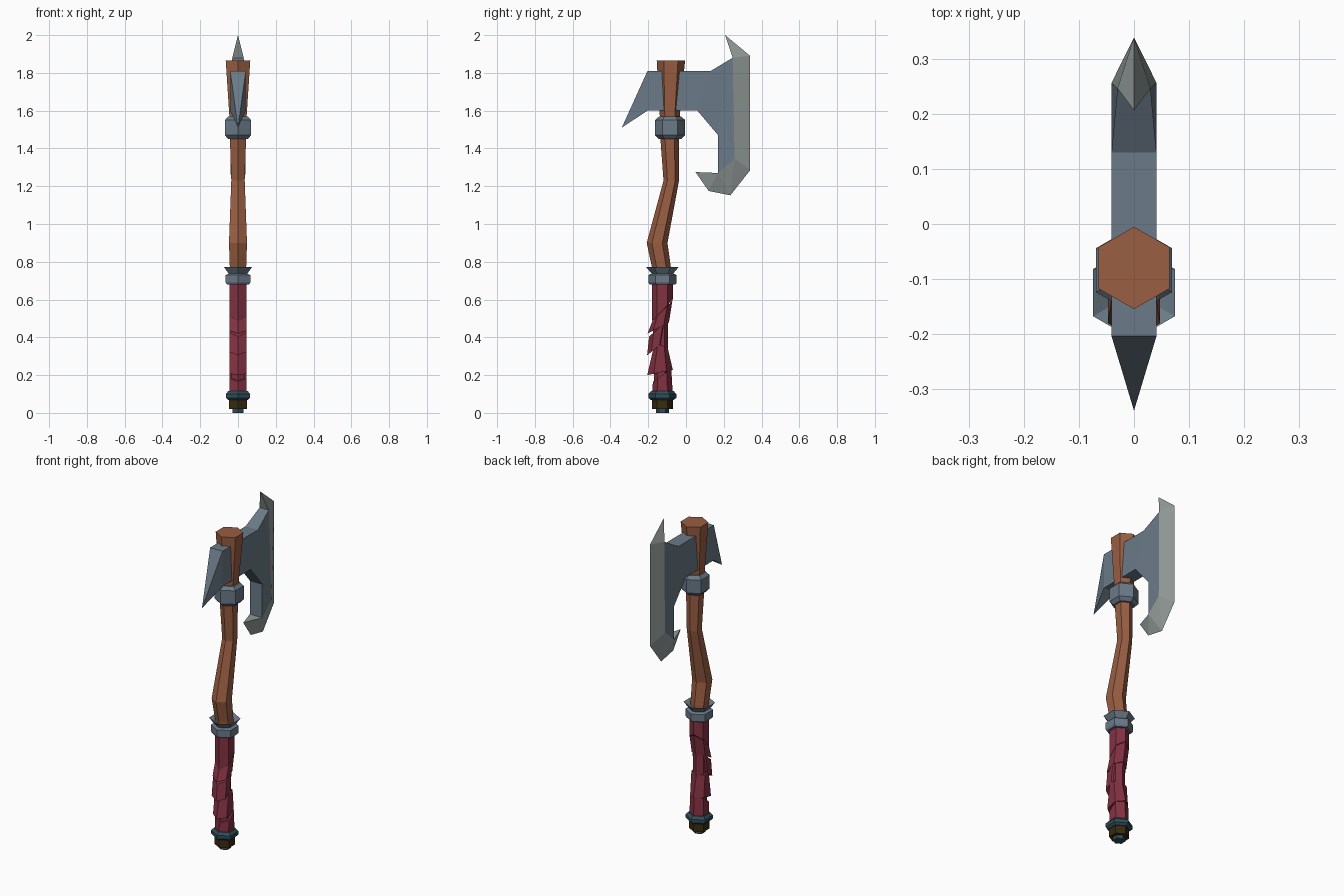
import bpy, bmesh, math

if "Cube" in bpy.data.objects:
    bpy.data.objects.remove(bpy.data.objects["Cube"])


def material(name, rgb):
    m = bpy.data.materials.new(name)
    m.diffuse_color = (*rgb, 1)
    m.use_nodes = True
    m.node_tree.nodes["Principled BSDF"].inputs["Base Color"].default_value = m.diffuse_color
    return m


WOOD = material("wood", (0.32, 0.112, 0.055))
STEEL = material("blue_steel", (0.145, 0.195, 0.245))
EDGE = material("sharpened_edge", (0.29, 0.33, 0.32))
CLOTH = material("red_wrap", (0.23, 0.032, 0.055))
TEAL = material("dark_teal", (0.03, 0.075, 0.1))
BRONZE = material("dark_bronze", (0.04, 0.024, 0.005))


def make(name, verts, faces, mat):
    me = bpy.data.meshes.new(name)
    me.from_pydata(verts, [], faces)
    bm = bmesh.new()
    bm.from_mesh(me)
    bmesh.ops.recalc_face_normals(bm, faces=bm.faces)
    bm.to_mesh(me)
    bm.free()
    me.materials.append(mat)
    ob = bpy.data.objects.new(name, me)
    bpy.context.collection.objects.link(ob)
    return ob


def loft(name, rings, mat):
    """Six-sided loft; each ring is (yl, zl, yr, zr, radius across x), so it may tilt."""
    verts, faces = [], []
    for yl, zl, yr, zr, rx in rings:
        for k in range(6):
            a = math.radians(90 + 60 * k)
            s = math.sin(a)
            verts.append((rx * math.cos(a), (yl + yr) / 2 + s * (yr - yl) / 2,
                          (zl + zr) / 2 + s * (zr - zl) / 2))
    for i in range(len(rings) - 1):
        for k in range(6):
            n = (k + 1) % 6
            faces.append((6 * i + k, 6 * i + n, 6 * i + 6 + n, 6 * i + 6 + k))
    faces += [tuple(range(6)), tuple(range(len(verts) - 6, len(verts)))]
    return make(name, verts, faces, mat)


def turned(name, profile, mat):
    """Level hexagonal loft; profile holds (centre y, z, radius)."""
    return loft(name, [(y - r, z, y + r, z, r) for y, z, r in profile], mat)


# wooden haft with its bent middle
turned("haft", [(-0.127, 0.70, 0.05), (-0.13, 0.77, 0.05), (-0.153, 0.90, 0.055),
                (-0.078, 1.23, 0.041), (-0.087, 1.47, 0.05), (-0.086, 1.56, 0.052),
                (-0.08, 1.865, 0.075)], WOOD)

# steel collars
turned("head_collar", [(-0.084, 1.45, 0.06), (-0.084, 1.47, 0.08),
                       (-0.084, 1.55, 0.08), (-0.084, 1.568, 0.06)], STEEL)
turned("grip_collar", [(-0.124, 0.68, 0.068), (-0.124, 0.69, 0.075), (-0.124, 0.73, 0.075),
                       (-0.124, 0.737, 0.058)], STEEL)
turned("flared_collar", [(-0.125, 0.735, 0.055), (-0.125, 0.772, 0.086),
                         (-0.125, 0.752, 0.05)], STEEL)

# wrapped grip: core plus tilted slabs
turned("grip_core", [(-0.125, 0.1, 0.04), (-0.135, 0.3, 0.04),
                     (-0.135, 0.45, 0.04), (-0.125, 0.69, 0.04)], CLOTH)
R = 0.052
slabs = [
    ((-0.18, 0.69, -0.07, 0.69, R), (-0.18, 0.485, -0.07, 0.60, R)),
    ((-0.178, 0.485, -0.072, 0.595, R), (-0.204, 0.42, -0.09, 0.48, R)),
    ((-0.195, 0.405, -0.1, 0.485, R), (-0.206, 0.305, -0.118, 0.375, R)),
    ((-0.167, 0.365, -0.098, 0.35, R), (-0.205, 0.2, -0.07, 0.228, R)),
    ((-0.175, 0.165, -0.078, 0.235, R), (-0.18, 0.1, -0.07, 0.1, R)),
]
for i, pair in enumerate(slabs):
    loft(f"grip_wrap_{i + 1}", pair, CLOTH)

# pommel
turned("pommel_ring", [(-0.125, 0.068, 0.06), (-0.125, 0.08, 0.074),
                       (-0.125, 0.1, 0.074), (-0.125, 0.115, 0.06)], TEAL)
turned("pommel", [(-0.125, 0.02, 0.055), (-0.125, 0.07, 0.055)], BRONZE)
turned("pommel_tip", [(-0.125, 0.0, 0.034), (-0.125, 0.025, 0.034)], TEAL)

# axe head plate: side profile (y, z, half thickness) spanned across x
W = 0.041
plate = [(-0.204, 1.81, W), (0.13, 1.81, W), (0.247, 1.88, 0.03), (0.257, 1.345, W),
         (0.17, 1.27, W), (0.17, 1.47, W), (0.06, 1.60, W), (-0.204, 1.60, W)]
n = len(plate)
verts = [(s * w, y, z) for s in (-1, 1) for y, z, w in plate]
cheek = [(0, 1, 6, 7), (1, 2, 5, 6), (2, 3, 5), (3, 4, 5)]
faces = cheek + [tuple(i + n for i in f) for f in cheek]
faces += [(i, (i + 1) % n, (i + 1) % n + n, i + n) for i in range(n) if i not in (2, 3, 7)]
make("axe_head", verts, faces, STEEL)

# rear spike narrowing to a point
make("rear_spike", [(-W, -0.204, 1.81), (W, -0.204, 1.81), (W, -0.204, 1.6), (-W, -0.204, 1.6),
                    (0, -0.34, 1.51)],
     [(0, 1, 4), (1, 2, 4), (2, 3, 4), (3, 0, 4), (0, 1, 2, 3)], STEEL)

# sharpened edge: centre line points 0-5, shoulder points 6-8 left and 9-11 right
rim = [(0.207, 2.0), (0.34, 1.89), (0.34, 1.285), (0.235, 1.152), (0.12, 1.175), (0.05, 1.275)]
verts = [(0, y, z) for y, z in rim]
verts += [(s * w, y, z) for s in (-1, 1) for y, z, w in plate[2:5]]
side = [(0, 1, 6), (1, 2, 7, 6), (2, 3, 7), (3, 8, 7), (3, 4, 8), (4, 5, 8)]
faces = side + [tuple(i + 3 if i > 5 else i for i in f) for f in side]
faces += [(0, 6, 9), (5, 8, 11), (6, 7, 10, 9), (7, 8, 11, 10)]
make("blade_edge", verts, faces, EDGE)
